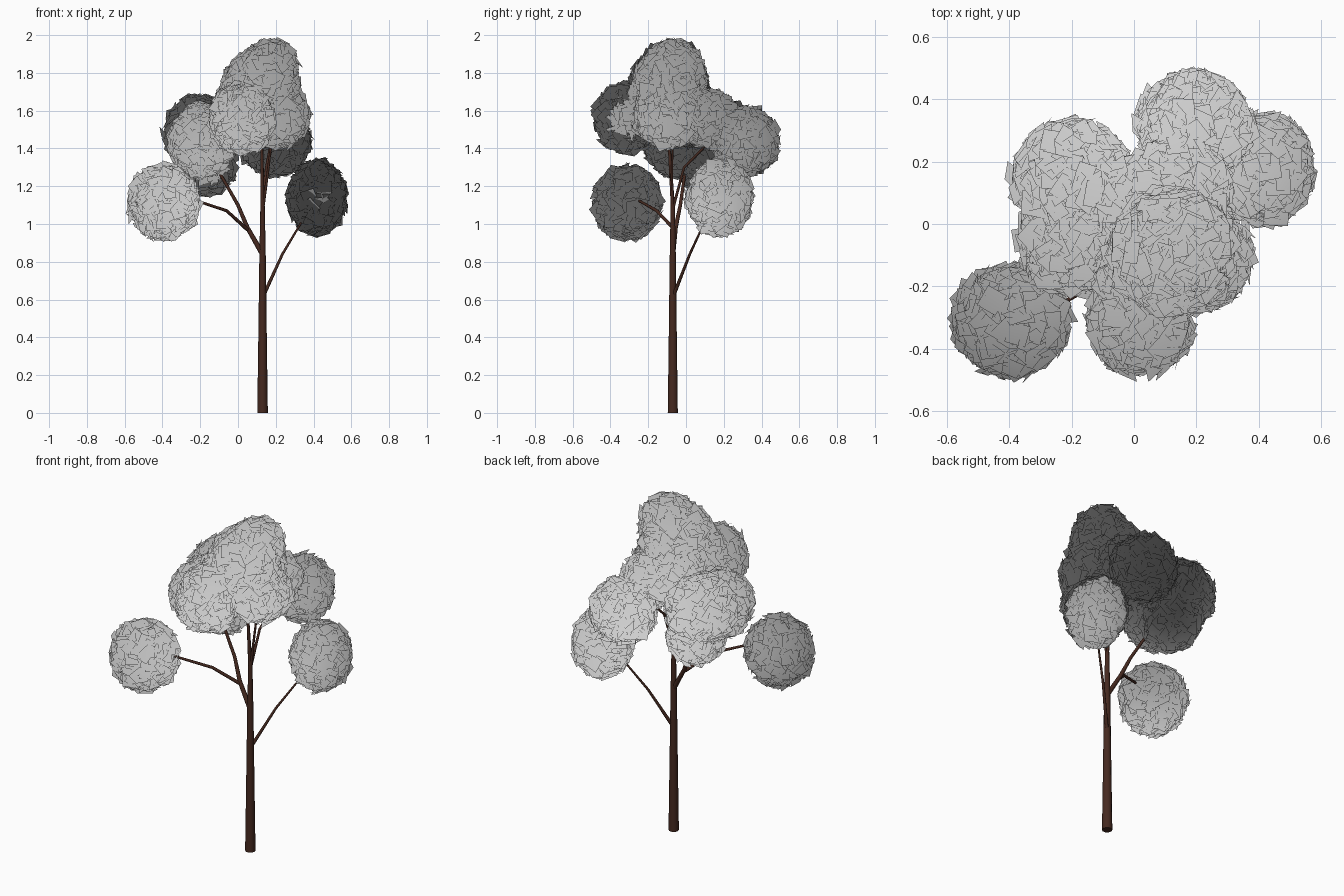
import bpy, math, random
from mathutils import Vector

random.seed(7)
cube = bpy.data.objects.get("Cube")
if cube:
    bpy.data.objects.remove(cube)


def material(name, rgb):
    m = bpy.data.materials.new(name)
    m.use_nodes = True
    m.diffuse_color = (*rgb, 1)
    bsdf = m.node_tree.nodes["Principled BSDF"]
    bsdf.inputs["Base Color"].default_value = (*rgb, 1)
    bsdf.inputs["Roughness"].default_value = 0.9
    return m


bark = material("dark brown bark", (0.06, 0.022, 0.014))
leaf = material("pale grey foliage", (0.62, 0.62, 0.62))


def add_object(name, verts, faces, mat):
    me = bpy.data.meshes.new(name)
    me.from_pydata(verts, [], faces)
    me.materials.append(mat)
    me.update()
    ob = bpy.data.objects.new(name, me)
    bpy.context.collection.objects.link(ob)
    return me


def limb(name, points, r0, r1, sides=10):
    """Tapered round tube through the points, with closed ends."""
    pts = [Vector(p) for p in points]
    verts, faces = [], []
    last = len(pts) - 1
    for i, p in enumerate(pts):
        d = (pts[min(i + 1, last)] - pts[max(i - 1, 0)]).normalized()
        u = d.cross(Vector((0, 1, 0))).normalized()
        v = d.cross(u)
        r = r0 + (r1 - r0) * i / last
        for k in range(sides):
            a = math.tau * k / sides
            verts.append(p + r * (u * math.cos(a) + v * math.sin(a)))
        if i:
            b = (i - 1) * sides
            for k in range(sides):
                n = (k + 1) % sides
                faces.append((b + k, b + n, b + sides + n, b + sides + k))
    faces.append(tuple(reversed(range(sides))))
    faces.append(tuple(range(last * sides, (last + 1) * sides)))
    me = add_object(name, verts, faces, bark)
    for f in me.polygons:
        f.use_smooth = len(f.vertices) == 4


def foliage(name, centre, radii, dome):
    """Shell of overlapping square cards, shaded as part of one big dome."""
    c, rad = Vector(centre), Vector(radii)
    verts, faces = [], []
    count = int(14000 * rad.x * rad.z)
    for i in range(count):
        # even spread over the ball
        z = 1 - 2 * (i + 0.5) / count
        a = i * math.pi * (3 - math.sqrt(5))
        s = math.sqrt(1 - z * z)
        out = Vector((s * math.cos(a), s * math.sin(a), z))
        p = c + out * rad * random.uniform(0.84, 0.97)
        # tilted tangent card
        n = (out + 0.45 * Vector([random.uniform(-1, 1) for _ in range(3)])).normalized()
        t = n.orthogonal().normalized()
        b = n.cross(t)
        h = random.uniform(0.024, 0.042)
        spin = random.uniform(0, math.tau)
        k = len(verts)
        for q in range(4):
            w = spin + q * math.pi / 2
            verts.append(p + 1.414 * h * (t * math.cos(w) + b * math.sin(w)))
        faces.append((k, k + 1, k + 2, k + 3))
    me = add_object(name, verts, faces, leaf)
    for f in me.polygons:
        f.use_smooth = True
    me.normals_split_custom_set_from_vertices([(v - dome).normalized() for v in verts])


# Trunk and branches
limb("trunk", [(0.13, -0.07, 0), (0.13, -0.07, 0.4), (0.13, -0.07, 0.83),
               (0.13, -0.07, 1.1), (0.125, -0.095, 1.5)], 0.028, 0.006)
limb("top_branch", [(0.13, -0.07, 1.07), (0.155, -0.075, 1.25), (0.185, -0.07, 1.5)], 0.008, 0.005)
limb("left_low_branch", [(0.13, -0.07, 0.61), (0.235, 0.02, 0.84), (0.39, 0.14, 1.1)], 0.01, 0.004)
limb("right_main_branch", [(0.13, -0.07, 0.84), (0.05, -0.055, 0.98), (0, -0.03, 1.1),
                           (-0.12, 0, 1.31), (-0.16, 0.02, 1.4)], 0.014, 0.005)
limb("right_front_branch", [(0.05, -0.06, 0.97), (-0.06, -0.155, 1.07),
                            (-0.24, -0.26, 1.13), (-0.36, -0.3, 1.15)], 0.01, 0.005)
limb("back_branch", [(0.13, -0.07, 1.08), (0.15, -0.01, 1.3), (0.17, 0.1, 1.41),
                     (0.18, 0.2, 1.44)], 0.008, 0.005)

# Foliage clumps: centre and radii
dome = Vector((0.16, 0, 0.56))
clumps = {
    "right_front_foliage": ((-0.395, -0.31, 1.115), (0.19, 0.185, 0.205)),
    "left_low_foliage": ((0.42, 0.18, 1.14), (0.16, 0.18, 0.205)),
    "crown_foliage": ((0.12, -0.09, 1.73), (0.205, 0.215, 0.21)),
    "crown_tip_foliage": ((0.175, -0.07, 1.825), (0.145, 0.165, 0.155)),
    "crown_front_foliage": ((0.05, -0.16, 1.62), (0.175, 0.2, 0.185)),
    "left_upper_foliage": ((0.215, -0.1, 1.57), (0.165, 0.185, 0.17)),
    "front_foliage": ((0.02, -0.315, 1.56), (0.17, 0.175, 0.19)),
    "right_upper_foliage": ((-0.19, -0.05, 1.44), (0.18, 0.18, 0.2)),
    "right_back_foliage": ((-0.2, 0.15, 1.485), (0.195, 0.19, 0.205)),
    "right_under_foliage": ((-0.16, 0.13, 1.325), (0.15, 0.18, 0.18)),
    "back_foliage": ((0.195, 0.315, 1.435), (0.19, 0.18, 0.185)),
    "middle_foliage": ((0.03, 0.05, 1.57), (0.18, 0.18, 0.165)),
    "back_upper_foliage": ((0.15, 0.11, 1.56), (0.16, 0.17, 0.16)),
}
for name, (centre, radii) in clumps.items():
    foliage(name, centre, radii, dome)
